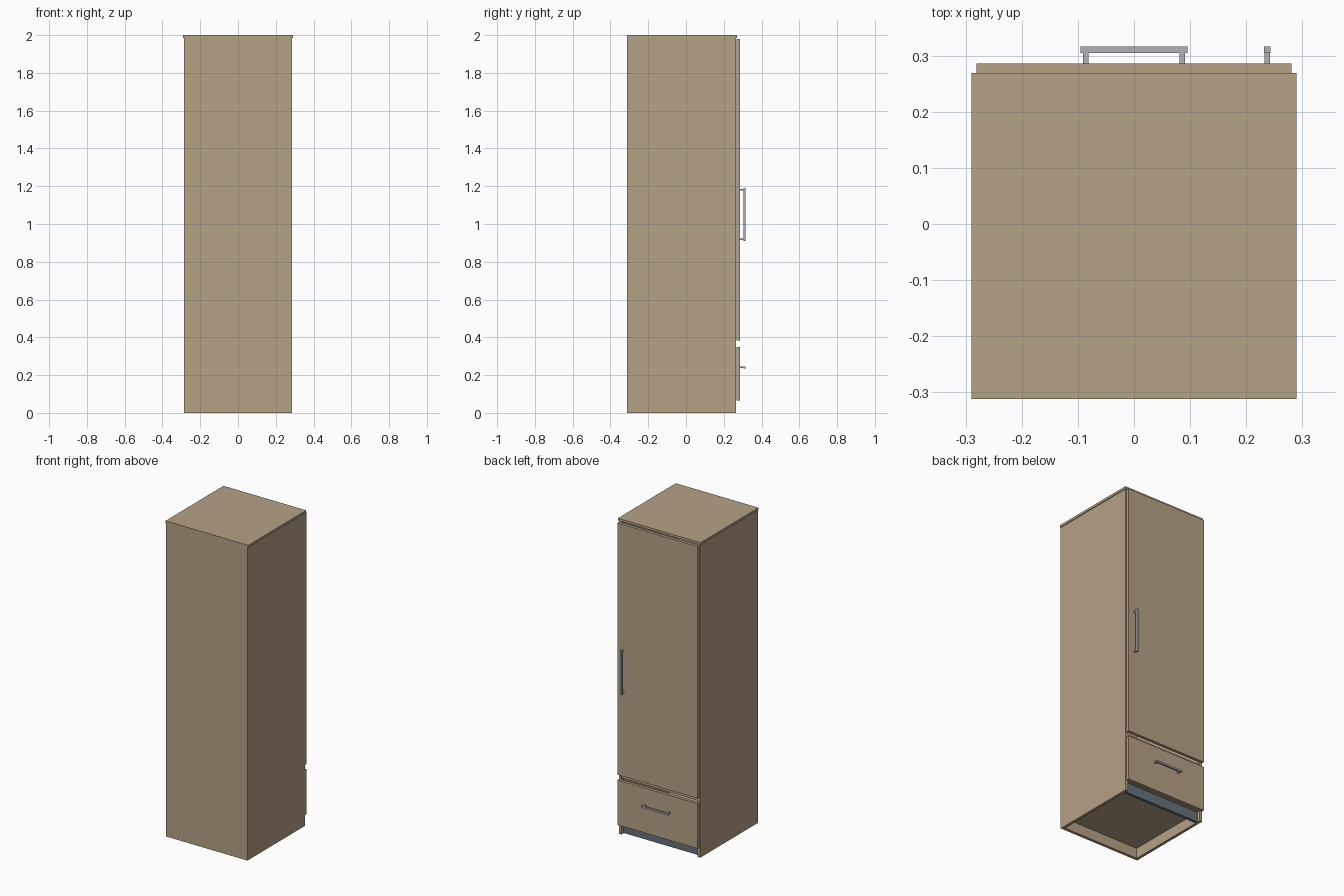
import bpy
from mathutils import Vector

cube = bpy.data.objects.get("Cube")
if cube:
    bpy.data.objects.remove(cube, do_unlink=True)


def material(name, colour):
    mat = bpy.data.materials.new(name)
    mat.use_nodes = True
    mat.diffuse_color = (*colour, 1)
    mat.node_tree.nodes["Principled BSDF"].inputs["Base Color"].default_value = (*colour, 1)
    return mat


wood = material("tan wood", (0.46, 0.36, 0.235))
steel = material("brushed steel", (0.44, 0.45, 0.47))
slate = material("slate grey", (0.135, 0.17, 0.205))


def box(name, low, high, mat):
    """Box spanning two opposite corners."""
    low, high = Vector(low), Vector(high)
    bpy.ops.mesh.primitive_cube_add(size=1, location=(low + high) / 2)
    obj = bpy.context.object
    obj.name = name
    obj.scale = high - low
    bpy.ops.object.transform_apply(location=False, rotation=False, scale=True)
    obj.data.materials.append(mat)
    return obj


# Overall sizes
half, board = 0.285, 0.018
back, front, door_face = -0.312, 0.265, 0.286
under_top = 1.985
inner = half - board

# Carcass
for side, sign in (("left", 1), ("right", -1)):
    xs = sorted((sign * half, sign * inner))
    box(side + "_side_panel", (xs[0], back, 0), (xs[1], front, under_top), wood)
box("back_panel", (-inner, back, 0), (inner, back + board, under_top), wood)
box("top_panel", (-0.29, back, under_top), (0.29, 0.269, 2), wood)
for name, z in (("bottom_panel", 0.065), ("middle_shelf", 0.356)):
    box(name, (-inner, back + board, z), (inner, front - 0.003, z + board), wood)
box("plinth", (-inner, 0.227, 0.002), (inner, 0.245, 0.065), slate)

# Door and drawer front
for name, low, high in (("door", 0.383, 1.98), ("drawer_front", 0.065, 0.35)):
    box(name, (-0.281, front + 0.002, low), (0.281, door_face, high), wood)


def handle(name, centre_x, centre_z, length, upright):
    """Square bar on two posts, standing off the door face."""
    bar, post = 0.0055, 0.0045

    def piece(part, along, reach, width, y0, y1):
        x, z = (centre_x, centre_z + along) if upright else (centre_x + along, centre_z)
        dx, dz = (width, reach) if upright else (reach, width)
        box(name + part, (x - dx, y0, z - dz), (x + dx, y1, z + dz), steel)

    piece("_bar", 0, length / 2, bar, 0.305, 0.316)
    for i, sign in enumerate((-1, 1)):
        piece(f"_post_{i + 1}", sign * (length / 2 - 0.009), post, post, door_face, 0.305)


handle("door_handle", 0.2375, 1.051, 0.28, True)
handle("drawer_handle", 0, 0.241, 0.19, False)
